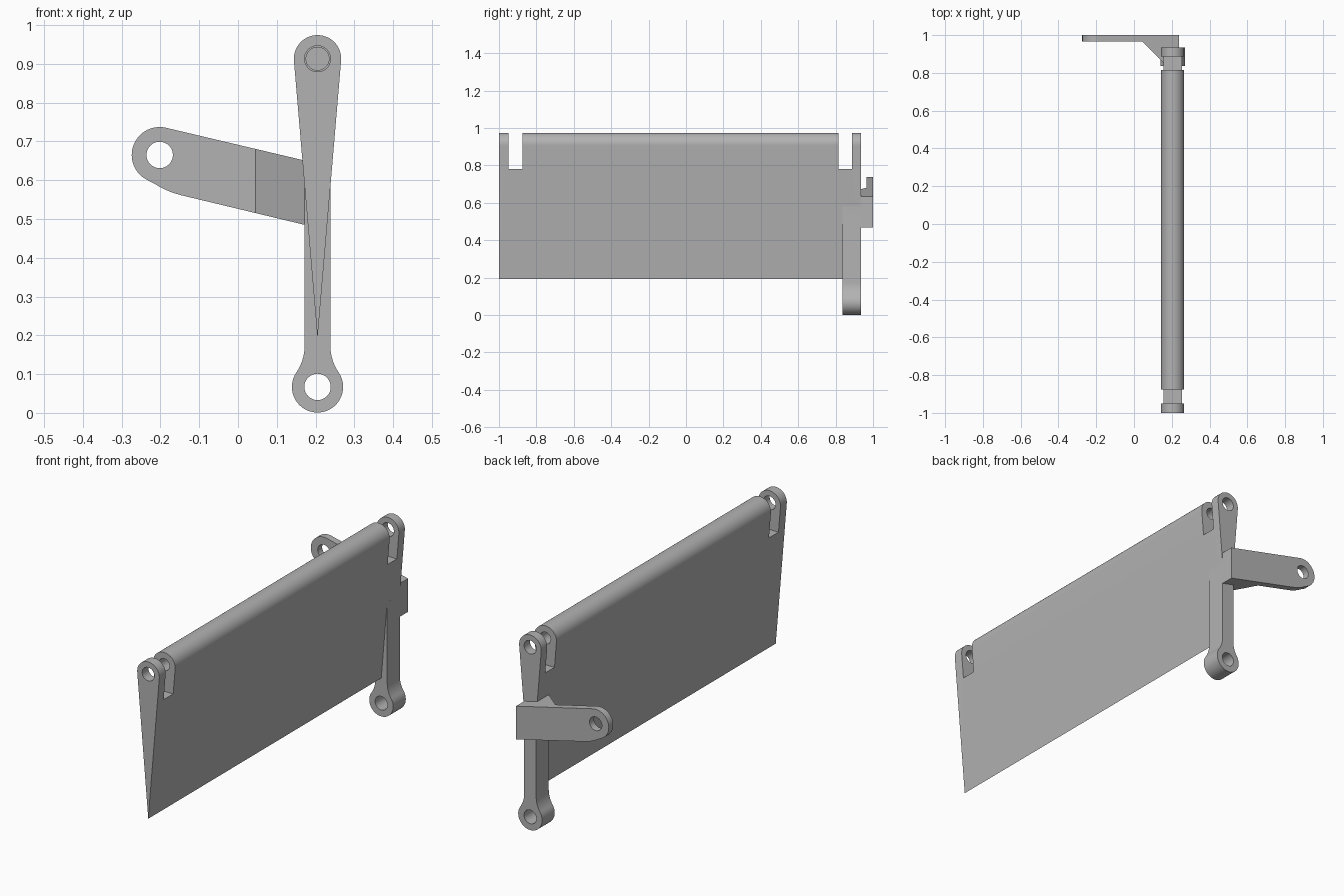
import bpy, bmesh
from math import cos, sin, radians

cube = bpy.data.objects.get("Cube")
if cube:
    bpy.data.objects.remove(cube, do_unlink=True)

grey = bpy.data.materials.new("plain grey")
grey.use_nodes = True
grey.diffuse_color = (0.45, 0.45, 0.45, 1)
grey.node_tree.nodes["Principled BSDF"].inputs["Base Color"].default_value = grey.diffuse_color


def arc(cx, cz, r, start, end, n=32):
    """Points on an arc, angles in degrees."""
    angles = [radians(start + (end - start) * i / n) for i in range(n + 1)]
    return [(cx + r * cos(a), cz + r * sin(a)) for a in angles]


def prism(name, points, low, high, axis="y"):
    """Extrude an outline along y (points are x, z) or z (points are x, y)."""
    place = (lambda a, b: (a, low, b)) if axis == "y" else (lambda a, b: (a, b, low))
    shift = (0, high - low, 0) if axis == "y" else (0, 0, high - low)
    bm = bmesh.new()
    face = bm.faces.new([bm.verts.new(place(a, b)) for a, b in points])
    grown = bmesh.ops.extrude_face_region(bm, geom=[face])["geom"]
    bmesh.ops.translate(bm, vec=shift, verts=[v for v in grown if isinstance(v, bmesh.types.BMVert)])
    bmesh.ops.recalc_face_normals(bm, faces=bm.faces)
    mesh = bpy.data.meshes.new(name)
    bm.to_mesh(mesh)
    bm.free()
    mesh.materials.append(grey)
    obj = bpy.data.objects.new(name, mesh)
    bpy.context.collection.objects.link(obj)
    return obj


def pin(x, z, r, low, high):
    return prism("pin_cutter", arc(x, z, r, 0, 360, 48)[:-1], low, high)


def combine(obj, tool, operation="DIFFERENCE"):
    bpy.context.view_layer.objects.active = obj
    mod = obj.modifiers.new("cut", "BOOLEAN")
    mod.operation, mod.object, mod.solver = operation, tool, "EXACT"
    bpy.ops.object.modifier_apply(modifier=mod.name)
    bpy.data.objects.remove(tool, do_unlink=True)


def smooth(obj):
    bpy.ops.object.select_all(action="DESELECT")
    obj.select_set(True)
    bpy.context.view_layer.objects.active = obj
    bpy.ops.object.shade_smooth_by_angle(angle=radians(25))


AXIS = 0.205          # x of the hinge line and the crank
HINGE_Z = 0.913
CRANK_BACK = 0.935

# Tapered flap with a rounded hinge edge
flap = prism("flap", [(AXIS, 0.192)] + arc(AXIS, HINGE_Z, 0.061, -5, 185, 40), -1, CRANK_BACK)

# Hinge notches
for low, high in ((-0.95, -0.875), (0.815, 0.888)):
    combine(flap, prism("notch_cutter", [(0, 0.78), (0.4, 0.78), (0.4, 1.1), (0, 1.1)], low, high))

# Holes through the end lugs, and blind holes in the middle section
for radius, low, high in ((0.0335, -1.1, -0.91), (0.0295, -0.9, -0.78),
                          (0.0295, 0.72, 0.83), (0.0335, 0.85, 1.1)):
    combine(flap, pin(AXIS, HINGE_Z, radius, low, high))
smooth(flap)

# Crank: round eye blended into a straight stem
EYE_Z, EYE_R, HALF, BLEND, ANGLE = 0.067, 0.066, 0.033, 0.127, 34
eye = arc(AXIS, EYE_Z, EYE_R, 180 - ANGLE, 360 + ANGLE, 48)
right = arc(AXIS + HALF + BLEND, EYE_Z + 0.108, BLEND, 180 + ANGLE, 180, 12)[1:]
left = [(2 * AXIS - x, z) for x, z in reversed(right)]
crank = prism("crank", eye + right + [(AXIS + HALF, 0.58), (AXIS - HALF, 0.58)] + left,
              0.836, CRANK_BACK)
combine(crank, pin(AXIS, EYE_Z, 0.034, 0.7, 1.1))
smooth(crank)

# Side lever: eye and sloping bar, trimmed in plan to a thin plate with a gusset
BAR_END = AXIS + HALF
outline = arc(-0.202, 0.665, 0.072, 77, 240, 36)
outline += [(-0.214, 0.59), (-0.197, 0.58), (-0.175, 0.57), (-0.15, 0.562), (BAR_END, 0.469), (BAR_END, 0.635)]
lever = prism("side_lever", outline, 0.8, 1.0)
plan = [(-0.4, 1.1), (-0.4, 0.965), (0.045, 0.965), (0.172, 0.838), (AXIS, 0.838),
        (AXIS, CRANK_BACK), (0.4, CRANK_BACK), (0.4, 1.1)]
combine(lever, prism("plan_cutter", plan, 0.2, 0.9, "z"), "INTERSECT")
combine(lever, pin(-0.202, 0.665, 0.034, 0.7, 1.1))
smooth(lever)
